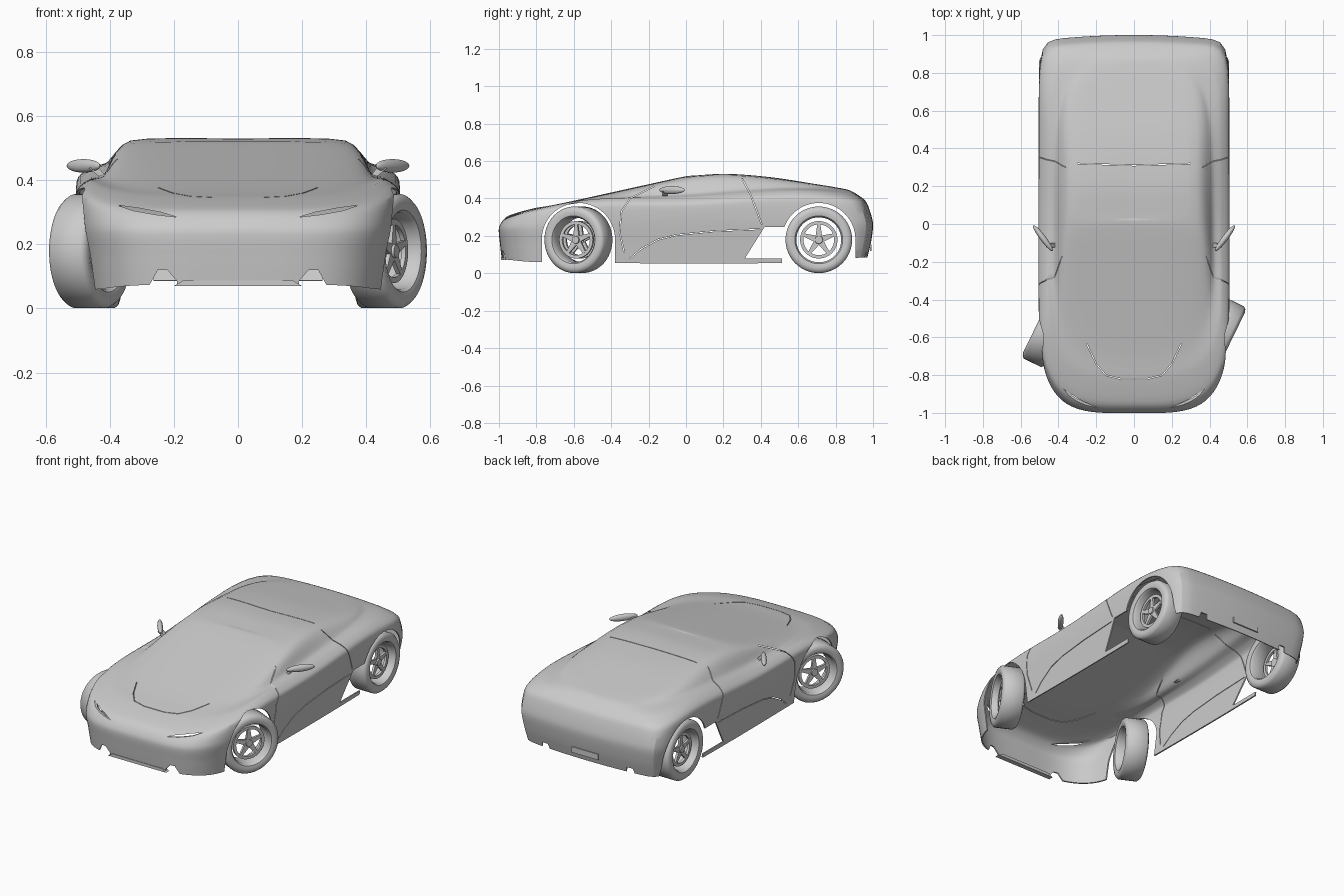
import bpy, bmesh
from math import sin, cos, pi, radians
from mathutils import Vector, Matrix

cube = bpy.data.objects.get("Cube")
if cube:
    bpy.data.objects.remove(cube)

grey = bpy.data.materials.new("plain_grey")
grey.use_nodes = True
COLOUR = (0.6, 0.6, 0.6, 1)
grey.diffuse_color = COLOUR
grey.node_tree.nodes["Principled BSDF"].inputs["Base Color"].default_value = COLOUR


def make(name, bm, matrix=None):
    if matrix:
        bm.transform(matrix)
    mesh = bpy.data.meshes.new(name)
    bm.to_mesh(mesh)
    bm.free()
    mesh.materials.append(grey)
    obj = bpy.data.objects.new(name, mesh)
    bpy.context.collection.objects.link(obj)
    return obj


def activate(obj):
    bpy.ops.object.select_all(action='DESELECT')
    obj.select_set(True)
    bpy.context.view_layer.objects.active = obj


def smooth(obj, angle=35):
    activate(obj)
    bpy.ops.object.shade_smooth_by_angle(angle=radians(angle))


def hermite(a, b, ta, tb, t):
    return (a * (2*t**3 - 3*t*t + 1) + ta * (t**3 - 2*t*t + t)
            + b * (3*t*t - 2*t**3) + tb * (t**3 - t*t))


def height(points, y):
    """Smooth curve through (y, z) points."""
    y = min(max(y, points[0][0]), points[-1][0])
    slopes = []
    for i in range(len(points)):
        a, b = points[max(i - 1, 0)], points[min(i + 1, len(points) - 1)]
        slopes.append((b[1] - a[1]) / (b[0] - a[0]))
    for i, (a, b) in enumerate(zip(points, points[1:])):
        if y <= b[0]:
            span = b[0] - a[0]
            return hermite(a[1], b[1], slopes[i] * span, slopes[i + 1] * span, (y - a[0]) / span)


def ring(width, front, rear, mid, power_front, power_rear, bow, heights, count=144):
    """Closed plan outline; z follows the given heights."""
    out = []
    for i in range(count):
        a = 2 * pi * i / count
        s, c = sin(a), -cos(a)
        n = power_front if c < 0 else power_rear
        r = (abs(s)**n + abs(c)**n) ** (-1 / n)
        x, y = r * s, r * c
        y = mid + y * (mid - front if c < 0 else rear - mid)
        if c > 0:
            y -= bow * x * x * (r * c)
        out.append(Vector((x * width, y, height(heights, y))))
    return out


# Body shell: outlines from the sill up to the roof spine
rings = [
    ring(.475, -.985, .97, -.3, 4, 18, .03, [(-.98, .075), (-.8, .06), (.5, .055), (.95, .085)]),
    ring(.488, -.995, .99, -.3, 4, 18, .03, [(-1, .16), (1, .17)]),
    ring(.502, -1, 1, -.3, 4, 18, .03, [(-1, .245), (0, .28), (1, .27)]),
    ring(.503, -.955, .965, -.3, 3.7, 15, .03, [(-.95, .305), (-.6, .36), (0, .37), (.6, .4), (.95, .38)]),
    ring(.465, -.82, .91, -.27, 3.3, 9, .03, [(-.82, .346), (-.5, .395), (0, .405), (.6, .44), (.9, .425)]),
    ring(.42, -.66, .865, -.15, 3.3, 5, .03, [(-.66, .375), (-.4, .405), (0, .425), (.5, .455), (.86, .447)]),
    ring(.335, -.04, .78, .15, 6, 6, .02, [(-.04, .511), (.2, .524), (.45, .507), (.78, .463)]),
    ring(0, .03, .7, .15, 6, 6, 0, [(.03, .52), (.2, .53), (.45, .514), (.7, .476)]),
]
STEPS = 5
rows = []
for k in range(len(rings) - 1):
    for step in range(STEPS):
        row = []
        for i in range(len(rings[0])):
            p = [rings[min(max(j, 0), len(rings) - 1)][i] for j in range(k - 1, k + 3)]
            row.append(hermite(p[1], p[2], (p[2] - p[0]) * .36, (p[3] - p[1]) * .36, step / STEPS))
        rows.append(row)
rows.append(rings[-1])
bm = bmesh.new()
grid = [[bm.verts.new(p) for p in row] for row in rows]
for low, high in zip(grid, grid[1:]):
    for i in range(len(low)):
        bm.faces.new((low[i - 1], low[i], high[i], high[i - 1]))
bmesh.ops.remove_doubles(bm, verts=bm.verts, dist=.0004)
bmesh.ops.recalc_face_normals(bm, faces=bm.faces)
bm.normal_update()
if max(bm.faces, key=lambda f: f.calc_center_median().z).normal.z < 0:
    bmesh.ops.reverse_faces(bm, faces=bm.faces)
body = make("body_shell", bm)
activate(body)
shell = body.modifiers.new("thickness", 'SOLIDIFY')
shell.thickness = .008
bpy.ops.object.modifier_apply(modifier=shell.name)


def prism(name, outline, axis, low, high):
    """Extrude a flat outline along x, y or z."""
    place = {'X': lambda a, b, t: (t, a, b), 'Y': lambda a, b, t: (a, t, b),
             'Z': lambda a, b, t: (a, b, t)}[axis]
    bm = bmesh.new()
    ends = [[bm.verts.new(place(a, b, t)) for a, b in outline] for t in (low, high)]
    for end in ends:
        bm.faces.new(end)
    for i in range(len(outline)):
        bm.faces.new((ends[0][i - 1], ends[0][i], ends[1][i], ends[1][i - 1]))
    bmesh.ops.recalc_face_normals(bm, faces=bm.faces)
    return make(name, bm)


def cut(outline, axis, low, high):
    cutter = prism("cutter", outline, axis, low, high)
    cutter.hide_render = True
    activate(body)
    mod = body.modifiers.new("cut", 'BOOLEAN')
    mod.operation, mod.solver, mod.object = 'DIFFERENCE', 'EXACT', cutter
    bpy.ops.object.modifier_apply(modifier=mod.name)
    bpy.data.objects.remove(cutter)


def ribbon(path, width=.004):
    """Thin closed strip along a path, for panel gaps."""
    path = [Vector(p) for p in path]
    left, right = [], []
    for i, p in enumerate(path):
        d = (path[min(i + 1, len(path) - 1)] - path[max(i - 1, 0)]).normalized()
        off = Vector((-d.y, d.x)) * width / 2
        left.append(p + off)
        right.append(p - off)
    return left + right[::-1]


def arch(y, radius):
    top = [(y + radius * cos(a * pi / 32), .18 + radius * sin(a * pi / 32)) for a in range(33)]
    return [(y + radius, -.1)] + top + [(y - radius, -.1)]


FRONT_AXLE, REAR_AXLE = -.575, .71
door_front = [(-.33, .11), (-.355, .22), (-.345, .33), (-.3, .4), (-.17, .465)]
door_rear = [(.3, .507), (.345, .42), (.38, .33), (.405, .262)]
scoop_line = [(-.3, .08), (-.24, .13), (-.15, .18), (-.05, .205), (.15, .225), (.395, .236)]
side_opening = [(.315, .08), (.42, .248), (.62, .248), (.62, .08)]
for side in (1, -1):
    # Wheel arches, side opening and door gaps
    for outline, inner in ((arch(FRONT_AXLE, .196), .36), (arch(REAR_AXLE, .196), .36),
                           (side_opening, .36), (ribbon(door_front), .31),
                           (ribbon(door_rear), .35), (ribbon(scoop_line), .35)):
        cut(outline, 'X', side * inner, side * .7)
    # Headlight slits and bumper notches
    lamp = [(.19, .285), (.26, .293), (.33, .306), (.375, .322), (.31, .313), (.24, .3)]
    cut([(side * x, z) for x, z in lamp], 'Y', -1.1, -.7)
    notch = [(.3, .03), (.25, .12), (.22, .12), (.19, .085), (.19, .03)]
    cut([(side * x, z) for x, z in notch], 'Y', -1.1, -.8)
    cut([(side * x, z) for x, z in [(.33, .03), (.31, .115), (.27, .115), (.25, .03)]], 'Y', .8, 1.1)
# Bonnet and roof gaps
bonnet = [(.25, -.635), (.2, -.74), (.15, -.8), (.07, -.82)]
cut(ribbon([(-x, y) for x, y in bonnet] + bonnet[::-1]), 'Z', .3, .5)
cut(ribbon([(-.3, .32), (0, .31), (.3, .32)]), 'Z', .45, .6)
smooth(body, 30)

# Front splitter and rear plate recess
prism("front_splitter", [(-.2, .07), (.2, .07), (.17, .088), (-.17, .088)], 'Y', -.99, -.96)
prism("rear_plate", [(-.09, .12), (.09, .12), (.09, .155), (-.09, .155)], 'Y', .984, .992)


def wheel(name, matrix):
    # Tyre and rim barrel, turned about the axle
    section = [(-.05, .12), (-.062, .128), (-.068, .15), (-.062, .168), (-.05, .178),
               (.05, .178), (.062, .168), (.068, .15), (.062, .128), (.05, .12)]
    lip = [(.015, .082), (.03, .082), (.03, .1), (.015, .1)]
    for part, profile in (("tyre", section), ("rim", lip)):
        bm = bmesh.new()
        loops = []
        for i in range(48):
            turn = Matrix.Rotation(2 * pi * i / 48, 3, 'X')
            loops.append([bm.verts.new(turn @ Vector((x, 0, r))) for x, r in profile])
        for i in range(48):
            for j in range(len(profile)):
                bm.faces.new((loops[i - 1][j - 1], loops[i - 1][j], loops[i][j], loops[i][j - 1]))
        bmesh.ops.recalc_face_normals(bm, faces=bm.faces)
        smooth(make(name + "_" + part, bm, matrix), 40)
    # Star of five tapered spokes with a round hub
    bm = bmesh.new()
    for i in range(5):
        arm = bmesh.ops.create_cube(bm, size=1)["verts"]
        for v in arm:
            v.co = Vector((.024 + v.co.x * .014, v.co.y * (.016 if v.co.z > 0 else .036), .05 + v.co.z * .07))
        bmesh.ops.rotate(bm, verts=arm, matrix=Matrix.Rotation(2 * pi * i / 5, 3, 'X'))
    bmesh.ops.create_cone(bm, cap_ends=True, segments=24, radius1=.026, radius2=.02, depth=.03,
                          matrix=Matrix.Translation((.024, 0, 0)) @ Matrix.Rotation(pi / 2, 4, 'Y'))
    make(name + "_spokes", bm, matrix)


for side, label in ((1, "left"), (-1, "right")):
    facing = Matrix.Rotation(0 if side > 0 else pi, 4, 'Z')
    steer = Matrix.Rotation(radians(-26), 4, 'Z')
    wheel("front_" + label, Matrix.Translation((side * .46, FRONT_AXLE, .179)) @ steer @ facing)
    wheel("rear_" + label, Matrix.Translation((side * .435, REAR_AXLE, .179)) @ facing)

    # Door mirror with its stalk
    bm = bmesh.new()
    bmesh.ops.create_uvsphere(bm, u_segments=24, v_segments=12, radius=1)
    bm.transform(Matrix.Translation((side * .482, -.075, .445)) @ Matrix.Rotation(side * radians(-37), 4, 'Z')
                 @ Matrix.Diagonal((.016, .085, .021, 1)))
    smooth(make("mirror_" + label, bm), 60)
    stalk = [(side * x, z) for x, z in [(.4, .4), (.425, .405), (.465, .438), (.44, .445)]]
    prism("mirror_stalk_" + label, stalk, 'Y', -.125, -.1)
